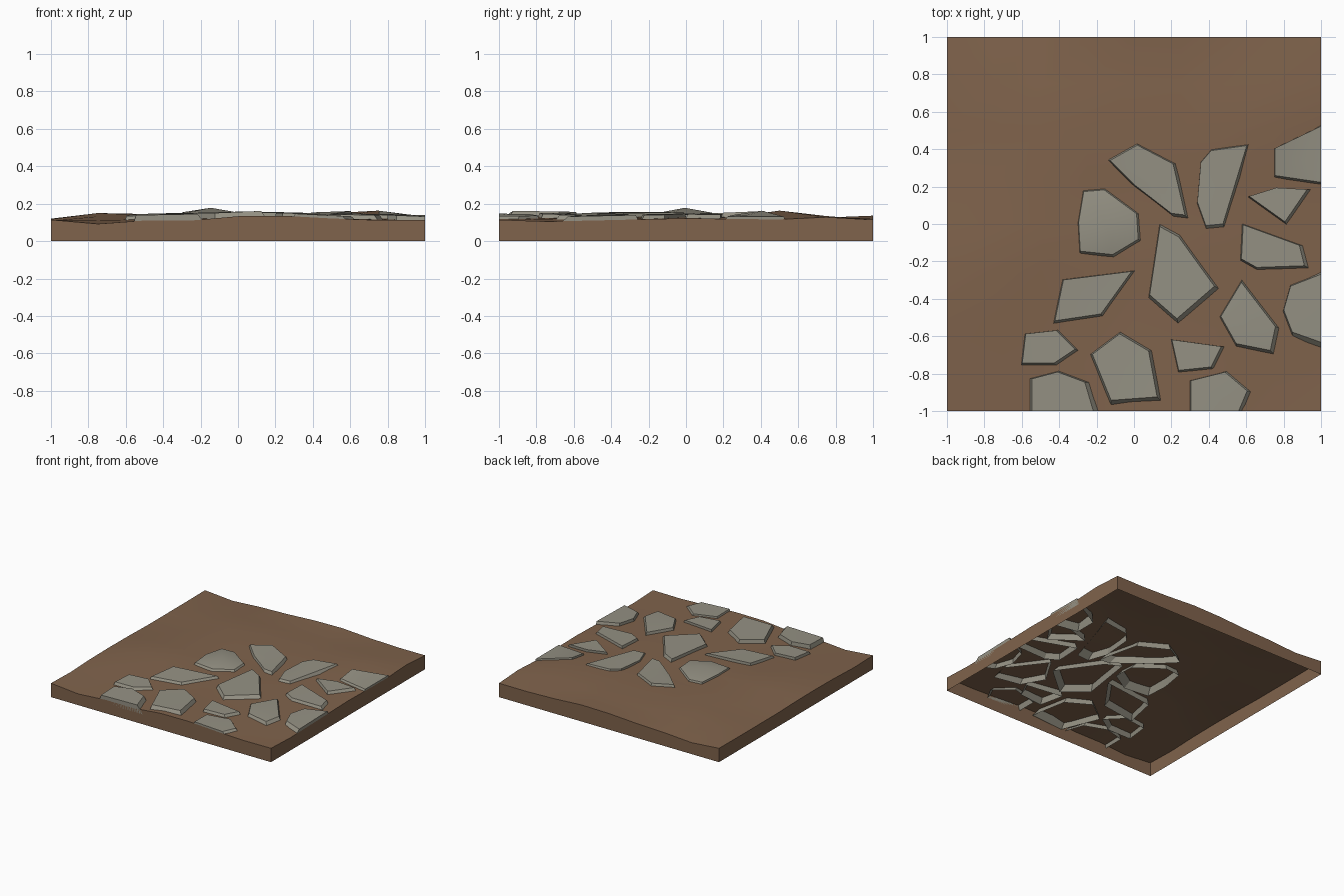
import bpy, bmesh

if "Cube" in bpy.data.objects:
    bpy.data.objects.remove(bpy.data.objects["Cube"])

# Ground heights in thousandths, rows from back (y=1) to front (y=-1), step 0.25
H = [[114, 94, 110, 118, 132, 136, 121, 113, 114],
     [112, 122, 128, 120, 121, 126, 128, 134, 128],
     [112, 122, 144, 148, 142, 146, 149, 163, 116],
     [112, 120, 135, 127, 123, 126, 128, 126, 118],
     [118, 146, 145, 140, 136, 130, 128, 125, 122],
     [120, 150, 140, 130, 135, 131, 125, 121, 116],
     [117, 132, 122, 125, 129, 128, 121, 118, 110],
     [108, 112, 116, 120, 132, 130, 122, 115, 105],
     [114, 92, 110, 110, 133, 135, 121, 112, 114]]


def clamp(v):
    return max(-1.0, min(1.0, v))


def ground_z(x, y):
    u, v = (clamp(x) + 1) * 4, (1 - clamp(y)) * 4
    i, j = min(int(u), 7), min(int(v), 7)
    a, b = u - i, v - j
    top = H[j][i] * (1 - a) + H[j][i + 1] * a
    low = H[j + 1][i] * (1 - a) + H[j + 1][i + 1] * a
    return (top * (1 - b) + low * b) / 1000


def material(name, color):
    m = bpy.data.materials.new(name)
    m.diffuse_color = (*color, 1)
    m.use_nodes = True
    m.node_tree.nodes["Principled BSDF"].inputs["Base Color"].default_value = m.diffuse_color
    return m


def finish(bm, name, mat, angle):
    me = bpy.data.meshes.new(name)
    bm.to_mesh(me)
    bm.free()
    me.materials.append(mat)
    ob = bpy.data.objects.new(name, me)
    bpy.context.collection.objects.link(ob)
    bpy.context.view_layer.objects.active = ob
    ob.select_set(True)
    bpy.ops.object.shade_smooth_by_angle(angle=angle)
    ob.select_set(False)


earth = material("earth", (0.215, 0.125, 0.072))
rock = material("rock", (0.30, 0.285, 0.23))

# Ground tile: height grid with a skirt down to z = 0, open underneath
bm = bmesh.new()
bmesh.ops.create_grid(bm, x_segments=8, y_segments=8, size=1)
for v in bm.verts:
    v.co.z = ground_z(v.co.x, v.co.y)
rim = [e for e in bm.edges if e.is_boundary]
for v in bmesh.ops.extrude_edge_only(bm, edges=rim)["geom"]:
    if isinstance(v, bmesh.types.BMVert):
        v.co.z = 0
bmesh.ops.recalc_face_normals(bm, faces=bm.faces)
if max(bm.faces, key=lambda f: f.calc_center_median().z).normal.z < 0:
    bmesh.ops.reverse_faces(bm, faces=bm.faces)
finish(bm, "ground", earth, 0.7)


# Paving stone: tapered shell sunk into the ground, cut off at the tile edge
def stone(name, pts, rise=0.02, peak=0.0, base=0.08):
    n = len(pts)
    cx, cy = sum(p[0] for p in pts) / n, sum(p[1] for p in pts) / n
    bm = bmesh.new()

    def ring(scale, shift, z=None):
        vs = []
        for x, y in pts:
            x = clamp(cx + (x - cx) * scale - shift)
            y = clamp(cy + (y - cy) * scale + shift)
            vs.append(bm.verts.new((x, y, z or ground_z(x, y) + rise)))
        return vs

    low, top = ring(1.12, -0.006, base), ring(0.91, 0.01)
    mid = bm.verts.new((cx, cy, sum(v.co.z for v in top) / n + peak))
    for i in range(n):
        j = (i + 1) % n
        bm.faces.new((low[i], low[j], top[j], top[i]))
        bm.faces.new((top[i], top[j], mid))
    bmesh.ops.recalc_face_normals(bm, faces=bm.faces)
    if sum(f.normal.z for f in bm.faces) < 0:
        bmesh.ops.reverse_faces(bm, faces=bm.faces)
    finish(bm, name, rock, 0.25)


# Back row
stone("stone_back_left", [(-.14, .34), (.02, .43), (.23, .32), (.30, .02), (.22, .03), (0, .2)])
stone("stone_back_mid", [(.36, .33), (.42, .40), (.63, .43), (.49, -.03), (.39, -.04), (.34, .1)], .015)
stone("stone_back_edge", [(.75, .40), (1.05, .53), (1.05, .2), (.75, .24)], .014, 0, .07)
stone("stone_back_right", [(.61, .14), (.77, .19), (.95, .18), (.82, -.01)])
# Middle rows
stone("stone_domed", [(-.27, .18), (-.15, .19), (.04, .05), (.05, -.10), (-.1, -.19),
                      (-.29, -.17), (-.3, 0)], .014, .03)
stone("stone_center", [(.14, 0), (.25, -.06), (.46, -.35), (.24, -.54), (.08, -.4)], .024)
stone("stone_mid_right", [(.58, 0), (.91, -.12), (.94, -.24), (.66, -.25), (.57, -.2)])
stone("stone_right_edge", [(.84, -.33), (1.05, -.26), (1.05, -.66), (.85, -.6), (.8, -.47)], .024)
stone("stone_front_right", [(.58, -.3), (.78, -.56), (.75, -.7), (.55, -.66), (.46, -.5)], .022, .008)
stone("stone_mid_left", [(-.38, -.3), (.02, -.25), (-.16, -.5), (-.43, -.54)], .018)
# Front rows
stone("stone_front_left", [(-.58, -.59), (-.4, -.57), (-.29, -.68), (-.41, -.76), (-.6, -.76)])
stone("stone_front_mid", [(-.23, -.7), (-.07, -.58), (.1, -.68), (.15, -.95), (-.12, -.97)], .028)
stone("stone_front_small", [(.2, -.62), (.49, -.66), (.43, -.78), (.24, -.8)])
stone("stone_edge_left", [(-.55, -.83), (-.4, -.79), (-.24, -.85), (-.19, -1.05), (-.55, -1.05)], .032)
stone("stone_edge_right", [(.3, -.84), (.5, -.79), (.63, -.9), (.58, -1.05), (.3, -1.05)], .015, 0, .09)
